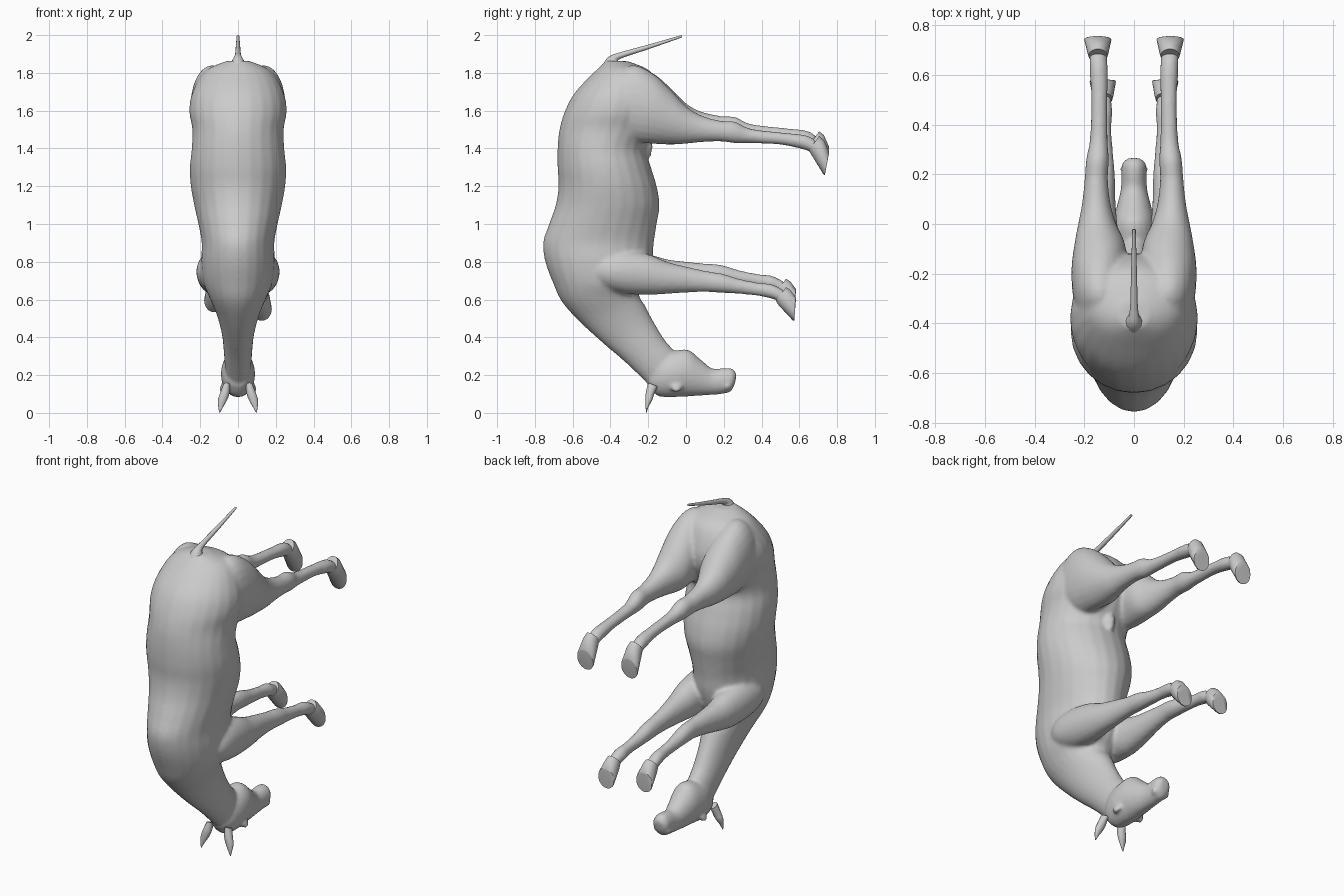
import bpy, bmesh, math
from mathutils import Vector


def spline(rows, steps):
    """Catmull-Rom interpolation through rows of section values."""
    rows = [Vector(r) for r in rows]
    if steps == 1:
        return rows
    out = []
    for i in range(len(rows) - 1):
        a, b, c, d = rows[max(i - 1, 0)], rows[i], rows[i + 1], rows[min(i + 2, len(rows) - 1)]
        for s in range(steps):
            t = s / steps
            out.append(b + (c - a) * (t / 2) + (a * 2 - b * 5 + c * 4 - d) * (t * t / 2)
                       + (b * 3 - a - c * 3 + d) * (t ** 3 / 2))
    return out + [rows[-1]]


def loft(bm, rows, side=1, lift=None, steps=4, n=24):
    """Section row: low y, low z, high y, high z, centre x, half width."""
    rings = []
    for ly, lz, hy, hz, xc, w in spline(rows, steps):
        ring = []
        for k in range(n):
            a = 2 * math.pi * k / n
            c, s = math.cos(a), math.sin(a)
            y = (ly + hy) / 2 + c * (hy - ly) / 2
            z = (lz + hz) / 2 + c * (hz - lz) / 2
            if lift:
                z += lift(y)
            ring.append(bm.verts.new((side * (xc + s * w), y, z)))
        rings.append(ring)
    for r, q in zip(rings, rings[1:]):
        for k in range(n):
            bm.faces.new((r[k], r[(k + 1) % n], q[(k + 1) % n], q[k]))
    bm.faces.new(rings[0][::-1])
    bm.faces.new(rings[-1])


def finish(bm, name, angle=None):
    bmesh.ops.recalc_face_normals(bm, faces=bm.faces)
    me = bpy.data.meshes.new(name)
    bm.to_mesh(me)
    bm.free()
    ob = bpy.data.objects.new(name, me)
    bpy.context.collection.objects.link(ob)
    for o in bpy.context.selected_objects:
        o.select_set(False)
    ob.select_set(True)
    bpy.context.view_layer.objects.active = ob
    if angle:
        bpy.ops.object.shade_smooth_by_angle(angle=math.radians(angle))
    else:
        bpy.ops.object.shade_smooth()
    return ob


def ball(bm, loc, radii):
    r = bmesh.ops.create_uvsphere(bm, u_segments=16, v_segments=10, radius=1)
    for v in r["verts"]:
        v.co = Vector([c * s + p for c, s, p in zip(v.co, radii, loc)])


# trunk and neck: back point, belly point, half width
TRUNK = [(yb, zb, yf, zf, 0, w) for yb, zb, yf, zf, w in [
    (-.42, 1.865, -.31, 1.862, .06), (-.48, 1.81, -.19, 1.81, .175),
    (-.585, 1.7, -.13, 1.7, .24), (-.64, 1.6, -.12, 1.6, .258),
    (-.67, 1.5, -.16, 1.5, .242), (-.68, 1.4, -.21, 1.4, .245),
    (-.68, 1.3, -.185, 1.3, .255), (-.675, 1.2, -.155, 1.2, .25),
    (-.69, 1.1, -.14, 1.1, .232), (-.725, 1.0, -.155, 1.0, .21),
    (-.757, .9, -.17, .9, .192), (-.745, .8, -.18, .8, .195),
    (-.705, .69, -.21, .7, .185), (-.655, .585, -.25, .63, .15),
    (-.555, .475, -.215, .565, .112), (-.435, .365, -.17, .48, .086),
    (-.335, .28, -.115, .39, .076), (-.24, .19, -.06, .32, .07),
    (-.19, .14, -.05, .24, .06)]]
# head: y, forehead z, jaw z, half width
HEAD = [(y, a, y + .01, b, 0, w) for y, a, b, w in [
    (-.2, .14, .2, .045), (-.15, .09, .30, .075), (-.08, .083, .325, .09),
    (0, .087, .335, .085), (.065, .09, .285, .07), (.13, .095, .235, .054),
    (.19, .1, .238, .051), (.235, .112, .235, .049), (.258, .15, .205, .03)]]
# legs: y, low z, high z, centre x, half width
HIND = [(y, a, y, b, x, w) for y, a, b, x, w in [
    (-.46, 1.52, 1.74, .12, .09), (-.3, 1.44, 1.84, .135, .11),
    (-.18, 1.425, 1.8, .14, .112), (-.08, 1.42, 1.71, .138, .102),
    (0, 1.425, 1.625, .148, .077), (.08, 1.433, 1.575, .152, .058),
    (.18, 1.437, 1.547, .152, .047), (.26, 1.428, 1.542, .147, .046),
    (.34, 1.428, 1.505, .142, .036), (.5, 1.42, 1.485, .14, .033),
    (.6, 1.4, 1.475, .141, .037), (.65, 1.385, 1.465, .143, .036), (.69, 1.36, 1.44, .145, .036)]]
FORE = [(y, a, y, b, x, w) for y, a, b, x, w in [
    (-.5, .69, .82, .11, .07), (-.42, .65, .85, .118, .097),
    (-.32, .63, .86, .125, .095), (-.2, .625, .84, .125, .085),
    (-.1, .63, .80, .125, .07), (0, .637, .775, .122, .055),
    (.1, .64, .752, .12, .045), (.2, .635, .735, .12, .043),
    (.28, .63, .71, .12, .036), (.38, .62, .69, .122, .031),
    (.45, .605, .682, .123, .036), (.49, .59, .665, .125, .035), (.525, .57, .645, .125, .035)]]
HIND_HOOF = [(.65, 1.39, .705, 1.465, .145, .038), (.665, 1.365, .73, 1.445, .145, .044),
             (.728, 1.262, .757, 1.385, .146, .055), (.735, 1.258, .757, 1.375, .146, .053)]
FORE_HOOF = [(.475, .595, .53, .665, .125, .037), (.49, .57, .553, .65, .125, .043),
             (.565, .49, .582, .61, .126, .053), (.573, .488, .582, .6, .126, .051)]


def lift_by(amount):
    """One leg of each pair is carried a little higher, growing toward the hoof."""
    return lambda y: amount * min(max((y + .2) / .35, 0), 1)


# skin: trunk, head and legs fused into one surface
bm = bmesh.new()
loft(bm, TRUNK)
loft(bm, HEAD)
for side in (1, -1):
    loft(bm, HIND, side, lift_by(.025 if side < 0 else 0))
    loft(bm, FORE, side, lift_by(.045 if side < 0 else 0))
    ball(bm, (side * .083, -.05, .13), (.014, .03, .022))      # brow
    ball(bm, (side * .042, .222, .14), (.014, .02, .02))       # nostril rim
ball(bm, (0, -.22, 1.41), (.035, .045, .05))                    # belly sheath
ball(bm, (0, -.2, 1.375), (.018, .02, .025))
body = finish(bm, "body")
rm = body.modifiers.new("fuse", 'REMESH')
rm.mode = 'VOXEL'
rm.voxel_size = .011
rm.use_smooth_shade = True
sm = body.modifiers.new("soften", 'SMOOTH')
sm.factor = .5
sm.iterations = 5

# hooves
bm = bmesh.new()
for side in (1, -1):
    loft(bm, HIND_HOOF, side, lift_by(.025 if side < 0 else 0), 1)
    loft(bm, FORE_HOOF, side, lift_by(.045 if side < 0 else 0), 1)
finish(bm, "hooves", 40)

# tail
bm = bmesh.new()
loft(bm, [(-.33, 1.83, -.45, 1.83, 0, .05), (-.36, 1.862, -.41, 1.885, 0, .027),
          (-.33, 1.882, -.345, 1.91, 0, .016), (-.2, 1.925, -.205, 1.948, 0, .012),
          (-.02, 1.988, -.023, 2.0, 0, .007)], n=12)
finish(bm, "tail", 50)

# ears
bm = bmesh.new()
for side in (1, -1):
    loft(bm, [(-.2, .16, -.15, .14, .06, .018), (-.212, .11, -.168, .1, .07, .025),
              (-.215, .07, -.18, .065, .082, .024), (-.214, .03, -.2, .028, .092, .012),
              (-.211, .002, -.208, .001, .097, .002)], side, n=12)
finish(bm, "ears", 50)

# eyes
bm = bmesh.new()
for side in (1, -1):
    ball(bm, (side * .084, -.05, .127), (.012, .018, .014))
finish(bm, "eyes")
